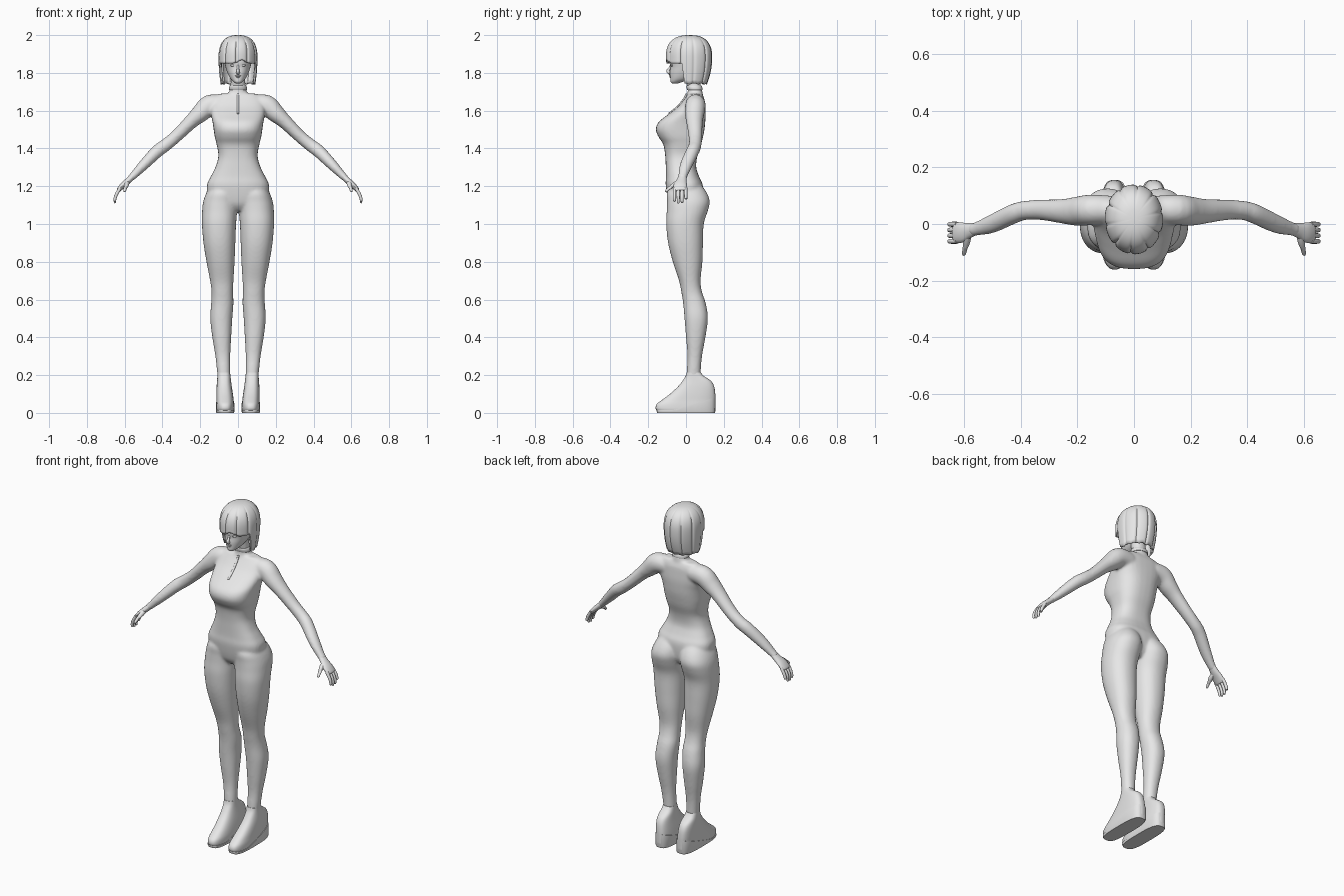
import bpy, bmesh, math
from mathutils import Vector

grey = bpy.data.materials.new("plain grey")
grey.diffuse_color = (0.8, 0.8, 0.8, 1)


def spline(rows, steps):
    """Smoothly resample a list of number rows (Catmull-Rom)."""
    out = []
    for i in range(len(rows) - 1):
        a, b = rows[max(i - 1, 0)], rows[i]
        c, d = rows[i + 1], rows[min(i + 2, len(rows) - 1)]
        for k in range(steps):
            t = k / steps
            out.append([0.5 * (2 * q + (r - p) * t + (2 * p - 5 * q + 4 * r - s) * t * t
                        + (3 * q - p - 3 * r + s) * t ** 3) for p, q, r, s in zip(a, b, c, d)])
    return out + [list(rows[-1])]


def oval(n, count):
    """Unit superellipse points."""
    for i in range(count):
        a = 2 * math.pi * i / count
        c, s = math.cos(a), math.sin(a)
        yield math.copysign(abs(c) ** (2 / n), c), math.copysign(abs(s) ** (2 / n), s)


def skin(bm, rings):
    """Bridge rings of points and cap the ends."""
    vs = [[bm.verts.new(p) for p in ring] for ring in rings]
    m = len(vs[0])
    for a, b in zip(vs, vs[1:]):
        for i in range(m):
            bm.faces.new((a[i], a[(i + 1) % m], b[(i + 1) % m], b[i]))
    bm.faces.new(vs[0][::-1])
    bm.faces.new(vs[-1])


def stack(bm, rows, sx=1, n=2.2, count=32, steps=4):
    """Horizontal sections: z, x0, x1, front y, back y."""
    rings = []
    for z, x0, x1, yf, yb in spline(rows, steps):
        cx, cy, rx, ry = (x0 + x1) / 2, (yf + yb) / 2, (x1 - x0) / 2, (yb - yf) / 2
        rings.append([(sx * (cx + rx * u), cy + ry * v, z) for u, v in oval(n, count)])
    skin(bm, rings)


def centred(rows):
    return [(z, -w, w, f, b) for z, w, f, b in rows]


def tube(bm, rows, sx=1, count=16, steps=4):
    """Swept sections: x, y, z, half depth, half thickness."""
    rows = spline(rows, steps)
    pts = [Vector(r[:3]) for r in rows]
    rings = []
    for i, r in enumerate(rows):
        t = (pts[min(i + 1, len(pts) - 1)] - pts[max(i - 1, 0)]).normalized()
        ref = Vector((0, 1, 0)) if abs(t.y) < 0.8 else Vector((1, 0, 0))
        v = (ref - t * ref.dot(t)).normalized()
        u = t.cross(v)
        ring = [pts[i] + v * r[3] * a + u * r[4] * b for a, b in oval(2, count)]
        rings.append([(sx * p.x, p.y, p.z) for p in ring])
    skin(bm, rings)


def finish(bm, name):
    bmesh.ops.recalc_face_normals(bm, faces=bm.faces)
    me = bpy.data.meshes.new(name)
    bm.to_mesh(me)
    bm.free()
    me.materials.append(grey)
    ob = bpy.data.objects.new(name, me)
    bpy.context.collection.objects.link(ob)
    bpy.ops.object.select_all(action='DESELECT')
    ob.select_set(True)
    bpy.context.view_layer.objects.active = ob
    bpy.ops.object.shade_smooth_by_angle(angle=math.radians(50))
    return ob


# Body: torso, neck, legs and arms fused into one smooth skin
bm = bmesh.new()
stack(bm, centred([
    (1.07, .09, -.06, .06), (1.11, .15, -.09, .085), (1.2, .165, -.107, .09), (1.25, .145, -.106, .07),
    (1.3, .12, -.107, .054), (1.36, .104, -.11, .06), (1.42, .113, -.12, .08), (1.46, .123, -.145, .09),
    (1.5, .129, -.16, .098), (1.54, .135, -.145, .102), (1.58, .143, -.095, .104),
    (1.62, .145, -.045, .102), (1.66, .135, -.01, .098), (1.69, .1, .012, .085)]), n=2.6)
stack(bm, centred([(1.64, .075, -.005, .095), (1.68, .056, .004, .09), (1.71, .044, .01, .085),
                   (1.75, .039, 0, .075), (1.8, .038, -.01, .07)]))
LEG = [(1.22, .02, .13, -.06, .07), (1.17, .002, .165, -.1, .108), (1.12, .0, .184, -.101, .126),
       (1.07, .004, .19, -.102, .116), (1.0, .01, .191, -.105, .094), (.9, .014, .183, -.095, .09),
       (.8, .018, .167, -.07, .087), (.7, .024, .148, -.037, .077), (.64, .026, .14, -.025, .085),
       (.58, .024, .142, -.015, .105), (.5, .03, .147, -.008, .116), (.4, .036, .136, 0, .103),
       (.3, .041, .12, .008, .085), (.2, .041, .109, .004, .077), (.1, .045, .1, .01, .075)]
ARM = [(.08, .05, 1.632, .05, .05), (.15, .05, 1.628, .054, .056), (.2, .045, 1.585, .052, .048),
       (.25, .045, 1.54, .044, .038), (.33, .05, 1.462, .036, .033), (.39, .047, 1.413, .034, .034),
       (.43, .034, 1.383, .035, .034), (.5, .001, 1.312, .033, .028), (.555, -.017, 1.255, .025, .02),
       (.575, -.02, 1.238, .024, .018)]
for s in (1, -1):
    stack(bm, LEG, s)
    tube(bm, ARM, s, 24)
body = finish(bm, "body")
rm = body.modifiers.new("fuse", 'REMESH')
rm.mode, rm.voxel_size, rm.use_smooth_shade = 'VOXEL', .007, True
sm = body.modifiers.new("soften", 'SMOOTH')
sm.factor, sm.iterations = .5, 10

# Hands: palm, four fingers, thumb
bm = bmesh.new()
for s in (1, -1):
    tube(bm, [(.56, -.018, 1.25, .022, .016), (.585, -.024, 1.226, .028, .016), (.61, -.03, 1.204, .036, .015),
              (.63, -.031, 1.182, .036, .012), (.634, -.031, 1.176, .03, .008)], s)
    for i in range(4):
        y = -.061 + .02 * i
        tip = (1.118, 1.11, 1.112, 1.13)[i]
        tube(bm, [(.624, y, 1.19, .009, .009), (.642, y, 1.16, .009, .009),
                  (.651, y, 1.135, .008, .008), (.651, y, tip + .004, .007, .006),
                  (.65, y, tip, .003, .003)], s, 10, 3)
    tube(bm, [(.588, -.03, 1.225, .014, .014), (.59, -.06, 1.208, .013, .013), (.596, -.085, 1.192, .009, .009),
              (.6, -.105, 1.175, .007, .007), (.6, -.11, 1.17, .003, .003)], s, 12, 3)
finish(bm, "hands")

# Shoes: rounded uppers on wedge soles
bm = bmesh.new()
for s in (1, -1):
    stack(bm, [(.006, .024, .112, -.145, .148), (.02, .021, .115, -.16, .155), (.045, .021, .115, -.156, .156),
               (.068, .023, .114, -.128, .156), (.1, .027, .114, -.085, .155), (.14, .033, .113, -.042, .149),
               (.17, .037, .111, -.018, .132), (.195, .04, .109, -.002, .095), (.215, .042, .108, .004, .078)],
          s, 2.7, 36, 3)
finish(bm, "shoe_uppers")
bm = bmesh.new()
for s in (1, -1):
    rings = []
    for z, g in ((0, 0), (.008, .003), (None, .003), (None, -.004)):
        ring = []
        for u, v in oval(3.2, 40):
            y = (.152 + g) * v
            ring.append((s * (.068 + (.046 + g) * u), y, max(.014, .035 + .3 * y) if z is None else z))
        rings.append(ring)
    skin(bm, rings)
finish(bm, "shoe_soles")

# Head with nose, eyes and lips
bm = bmesh.new()
stack(bm, centred([
    (1.743, .01, -.07, -.045), (1.752, .023, -.081, -.02), (1.77, .04, -.083, .03), (1.8, .056, -.085, .08),
    (1.83, .066, -.083, .1), (1.86, .072, -.087, .105), (1.9, .074, -.08, .105), (1.94, .06, -.055, .085),
    (1.96, .03, -.02, .05)]))
finish(bm, "head")
bm = bmesh.new()
tube(bm, [(0, -.079, 1.845, .004, .005), (0, -.087, 1.825, .006, .006), (0, -.095, 1.81, .009, .008),
          (0, -.087, 1.799, .008, .01), (0, -.08, 1.797, .003, .004)], 1, 12)
finish(bm, "nose")


def blobs(name, items):
    b = bmesh.new()
    for c, r in items:
        new = bmesh.ops.create_uvsphere(b, u_segments=16, v_segments=10, radius=1)['verts']
        for v in new:
            v.co = Vector([c[k] + v.co[k] * r[k] for k in range(3)])
    finish(b, name)


blobs("eyes", [((s * .028, -.075, 1.84), (.014, .007, .006)) for s in (1, -1)])
blobs("lips", [((0, -.082, 1.785), (.015, .007, .004)), ((0, -.081, 1.778), (.012, .007, .004))])

# Collar band and front placket
bm = bmesh.new()
stack(bm, centred([(1.71, .046, .007, .087), (1.716, .048, .004, .088),
                   (1.73, .045, .001, .084), (1.734, .042, .003, .08)]), steps=2)
tube(bm, [(0, .004, 1.69, .005, .006), (0, -.012, 1.66, .005, .006),
          (0, -.046, 1.62, .005, .006), (0, -.092, 1.583, .005, .006)])
finish(bm, "collar")

# Hair: a bob with fringe, strands cut in as grooves
bm = bmesh.new()
COLS, ROWS = 144, 22


def hem(phi):
    d = abs(math.degrees(phi))
    if d < 70:
        return 1.85 + .018 * math.exp(-((math.degrees(phi) - 12) / 16) ** 2)
    return 1.738 + .112 * max(0, 1 - (d - 70) / 7) + .006 * abs(math.sin(6 * phi))


grid = []
for j in range(1, ROWS + 1):
    t = j / ROWS
    row = []
    for i in range(COLS):
        phi = 2 * math.pi * i / COLS - math.pi
        z = 2.0 - (2.0 - hem(phi)) * t ** 1.7
        k = max(0, (1.88 - z) / .145)
        r = (1 - (max(0, z - 1.88) / .12) ** 2.5) ** .4
        groove = 1 - .07 * (1 - abs(math.sin(5 * phi + .6))) ** 4 * min(1, 2 * t)
        x = (.103 - .012 * k * k) * math.sin(phi)
        y = -math.cos(phi) * (.127 if math.cos(phi) > 0 else .119 - .03 * k * k)
        row.append(bm.verts.new((x * r * groove, .02 + y * r * groove, z)))
    grid.append(row)
crown = bm.verts.new((0, .02, 2.0))
for i in range(COLS):
    n = (i + 1) % COLS
    bm.faces.new((crown, grid[0][i], grid[0][n]))
    for a, b in zip(grid, grid[1:]):
        bm.faces.new((a[i], b[i], b[n], a[n]))
hair = finish(bm, "hair")
so = hair.modifiers.new("thickness", 'SOLIDIFY')
so.thickness, so.offset = .01, -1
